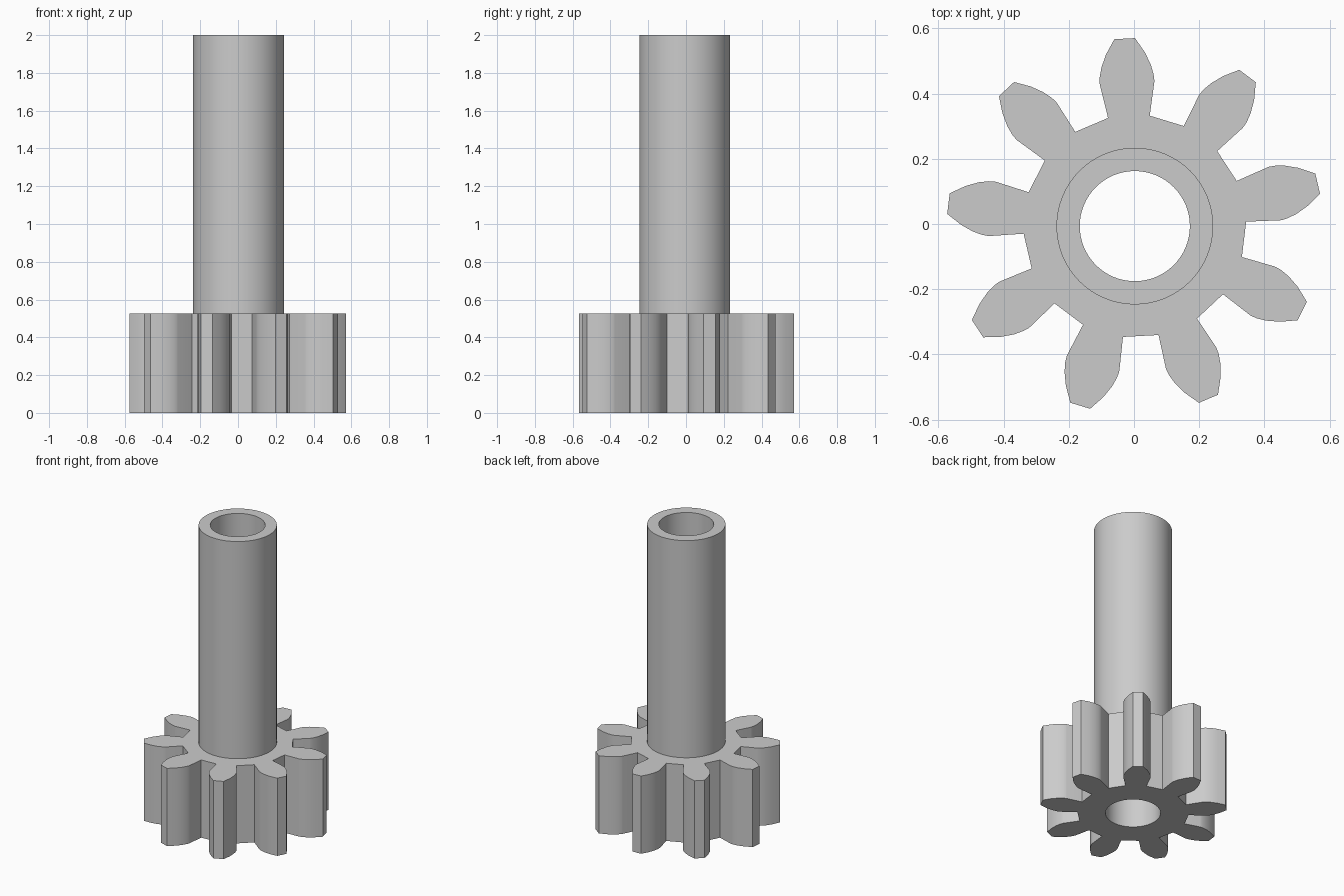
import bpy, bmesh
from math import sin, cos, tan, atan, radians, sqrt, pi, tau

if "Cube" in bpy.data.objects:
    bpy.data.objects.remove(bpy.data.objects["Cube"])

CENTRE = (0.0025, -0.0065)
GEAR_TOP, SHAFT_TOP = 0.527, 2.0
BORE_R, SHAFT_R = 0.169, 0.2405
TEETH, ROOT_R, BASE_R, TIP_R = 9, 0.342, 0.446, 0.577
HALF_ANGLE = radians(10.8)
FIRST_TOOTH = radians(93.1)
FLANK_STEPS = 5

steel = bpy.data.materials.new("plain grey")
steel.use_nodes = True
GREY = (0.6, 0.6, 0.6, 1)
steel.diffuse_color = GREY
steel.node_tree.nodes["Principled BSDF"].inputs["Base Color"].default_value = GREY


def polar(r, a):
    return (CENTRE[0] + r * cos(a), CENTRE[1] + r * sin(a))


def circle(r, count=64):
    return [polar(r, tau * i / count) for i in range(count)]


def gear_outline():
    # Radial line from the root to the base circle, then an involute to the tip
    flank = [(ROOT_R, HALF_ANGLE)]
    t_end = sqrt((TIP_R / BASE_R) ** 2 - 1)
    for i in range(FLANK_STEPS + 1):
        t = t_end * i / FLANK_STEPS
        flank.append((BASE_R * sqrt(1 + t * t), HALF_ANGLE - (t - atan(t))))
    tooth = [(r, -a) for r, a in flank] + flank[::-1]
    return [polar(r, a + FIRST_TOOTH + tau * k / TEETH)
            for k in range(TEETH) for r, a in tooth]


def hollow_prism(name, outer, inner, z0, z1):
    bm = bmesh.new()
    ends = {z0: [], z1: []}
    for profile in (outer, inner):
        n = len(profile)
        low, high = ([bm.verts.new((x, y, z)) for x, y in profile] for z in (z0, z1))
        for i in range(n):
            j = (i + 1) % n
            bm.faces.new((low[i], low[j], high[j], high[i]))
            ends[z0].append(bm.edges.get((low[i], low[j])))
            ends[z1].append(bm.edges.get((high[i], high[j])))
    # Fill each end between the outer and inner outlines
    for edges in ends.values():
        bmesh.ops.triangle_fill(bm, edges=edges, use_beauty=True)
    bmesh.ops.recalc_face_normals(bm, faces=bm.faces[:])
    mesh = bpy.data.meshes.new(name)
    bm.to_mesh(mesh)
    bm.free()
    mesh.materials.append(steel)
    obj = bpy.data.objects.new(name, mesh)
    bpy.context.collection.objects.link(obj)
    bpy.ops.object.select_all(action="DESELECT")
    obj.select_set(True)
    bpy.context.view_layer.objects.active = obj
    bpy.ops.object.shade_smooth_by_angle(angle=radians(25))
    return obj


# Toothed gear with a bore, and the hollow shaft standing on it
hollow_prism("gear", gear_outline(), circle(BORE_R), 0, GEAR_TOP)
hollow_prism("shaft", circle(SHAFT_R), circle(BORE_R), GEAR_TOP, SHAFT_TOP)
